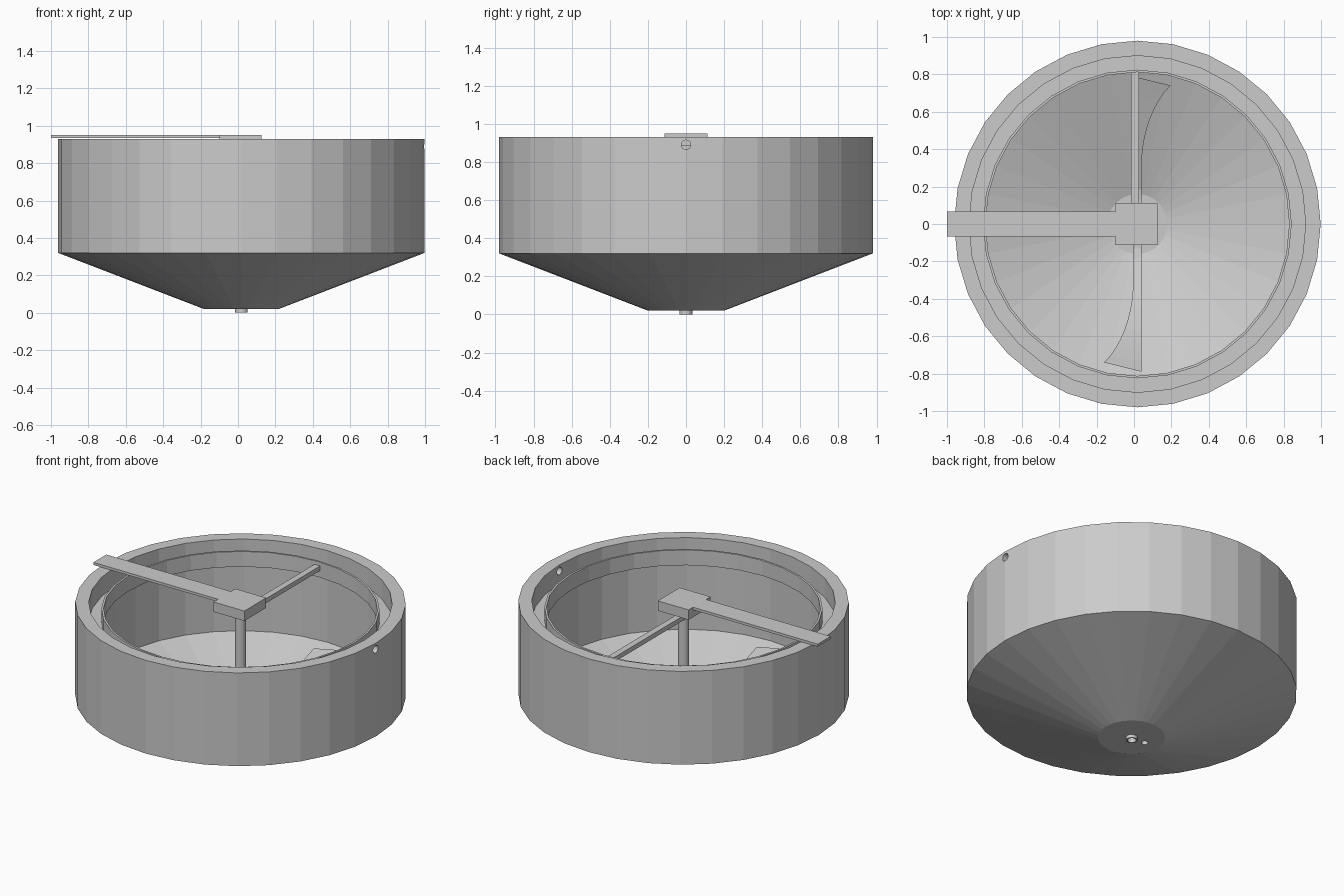
import bpy, bmesh, math

if "Cube" in bpy.data.objects:
    bpy.data.objects.remove(bpy.data.objects["Cube"])

CX = 0.018      # axis of the tank (the bridge overhangs on the left)
SIDES = 32


def make(name, verts, faces):
    me = bpy.data.meshes.new(name)
    me.from_pydata(verts, [], faces)
    bm = bmesh.new()
    bm.from_mesh(me)
    bmesh.ops.recalc_face_normals(bm, faces=bm.faces)
    bm.to_mesh(me)
    bm.free()
    ob = bpy.data.objects.new(name, me)
    bpy.context.collection.objects.link(ob)
    return ob


def lathe(name, profile, sides=SIDES):
    """Spin a closed (radius, z) profile round the tank axis."""
    n = len(profile)
    verts, faces = [], []
    for i in range(sides):
        a = 2 * math.pi * i / sides
        verts += [(CX + r * math.cos(a), r * math.sin(a), z) for r, z in profile]
        for k in range(n):
            j, m = (i + 1) % sides, (k + 1) % n
            faces.append((i * n + k, j * n + k, j * n + m, i * n + m))
    return make(name, verts, faces)


def box(name, x0, x1, y0, y1, z0, z1):
    v = [(x, y, z) for x in (x0, x1) for y in (y0, y1) for z in (z0, z1)]
    f = [(0, 1, 3, 2), (4, 6, 7, 5), (0, 4, 5, 1), (2, 3, 7, 6), (0, 2, 6, 4), (1, 5, 7, 3)]
    return make(name, v, f)


def drill(target, name, loc, radius, depth, rot=(0, 0, 0)):
    bpy.ops.mesh.primitive_cylinder_add(vertices=16, radius=radius, depth=depth,
                                        location=loc, rotation=rot)
    cutter = bpy.context.object
    cutter.name = name
    cutter.hide_render = True
    cutter.hide_viewport = False
    mod = target.modifiers.new(name, 'BOOLEAN')
    mod.object = cutter
    mod.operation = 'DIFFERENCE'
    mod.solver = 'EXACT'
    bpy.context.view_layer.objects.active = target
    bpy.ops.object.modifier_apply(modifier=name)
    bpy.data.objects.remove(cutter)


# Tank shell: straight wall, conical floor, flat bottom with a shaft hole
tank = lathe("tank_shell", [(0.035, 0.02), (0.2, 0.02), (0.98, 0.32), (0.98, 0.93),
                            (0.9, 0.93), (0.9, 0.33), (0.16, 0.07), (0.035, 0.07)])
drill(tank, "overflow_hole", (CX + 0.94, 0, 0.89), 0.025, 0.2, (0, math.pi / 2, 0))
drill(tank, "drain_hole", (CX - 0.1, 0, 0.05), 0.02, 0.2)

# Overflow channel hung inside the rim
lathe("overflow_channel", [(0.902, 0.79), (0.812, 0.79), (0.812, 0.89), (0.825, 0.89),
                           (0.825, 0.805), (0.902, 0.805)])

# Hollow centre shaft
lathe("centre_shaft", [(0.026, 0.0), (0.034, 0.0), (0.034, 0.9), (0.026, 0.9)], 24)

# Bridge with drive housing, and the surface arm
box("bridge", -1.0, -0.09, -0.067, 0.067, 0.933, 0.95)
box("drive_housing", -0.098, 0.125, -0.113, 0.113, 0.885, 0.95)
box("surface_arm", -0.015, 0.026, 0.0, 0.82, 0.835, 0.865)


# Two curled rake blades that follow the floor cone
def rake(name, turn):
    steps, verts, faces = 14, [], []
    for i in range(steps + 1):
        t = i / steps
        y = 0.02 + 0.77 * t
        w = 0.046 + 0.155 * max(0, (t - 0.38) / 0.62) ** 2
        z = 0.085 + 0.26 * max(0, y - 0.16) / 0.74
        tip = y - 0.05 * t ** 6
        for dx, yy, dz in ((0, y, 0), (w, tip, 0.4 * (w - 0.046)),
                           (w, tip, 0.4 * (w - 0.046) + 0.02), (0, y, 0.02)):
            verts.append((CX + turn * (dx - 0.023), turn * yy, z + dz))
        if i:
            a, b = 4 * i - 4, 4 * i
            faces += [(a + k, a + (k + 1) % 4, b + (k + 1) % 4, b + k) for k in range(4)]
    faces += [(0, 1, 2, 3), tuple(range(4 * steps, 4 * steps + 4))]
    return make(name, verts, faces)


for label, turn in (("back", 1), ("front", -1)):
    rake(label + "_rake_blade", turn)
